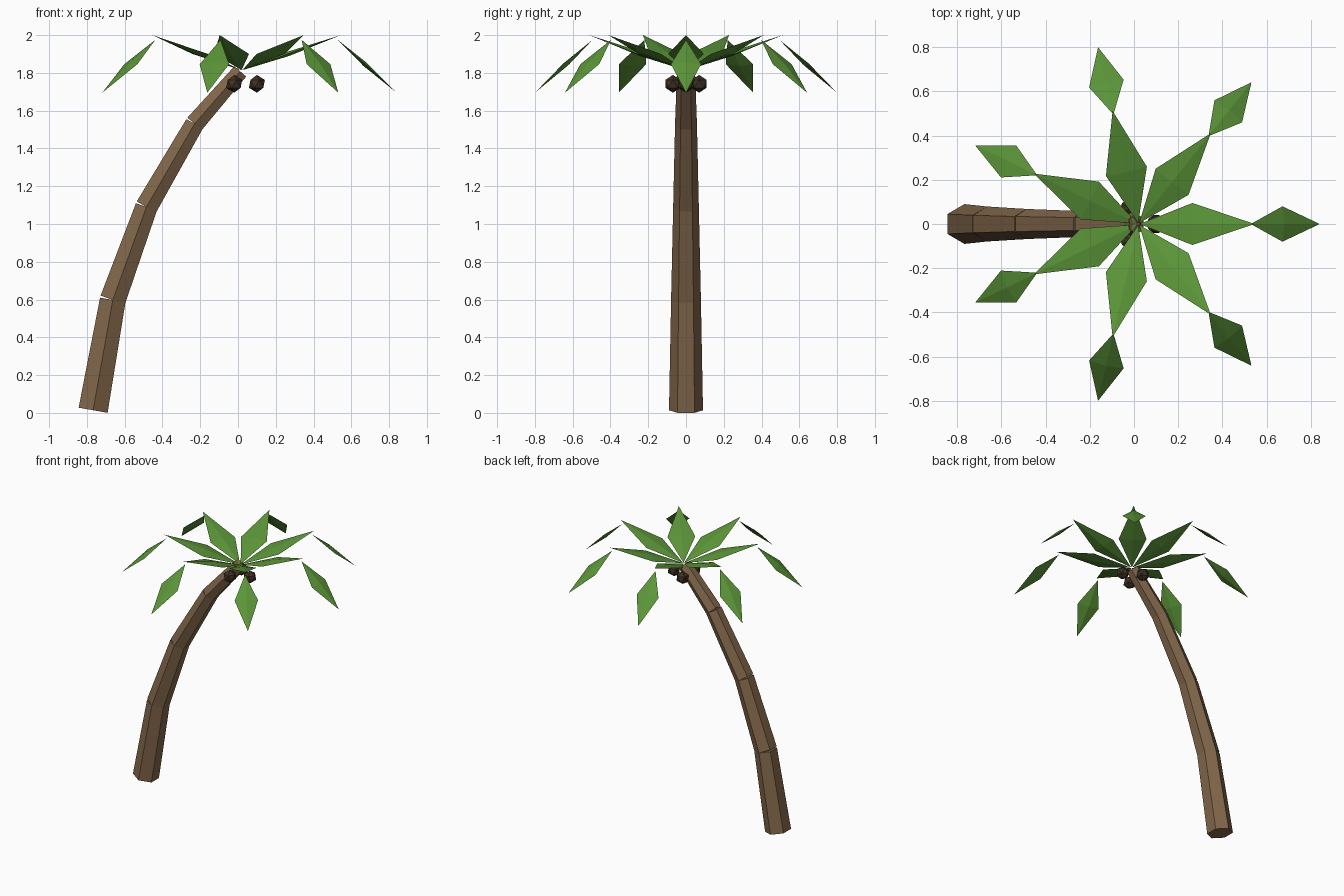
import bpy
import bmesh
from math import sin, cos, pi, radians
from mathutils import Vector, Matrix

cube = bpy.data.objects.get("Cube")
if cube:
    bpy.data.objects.remove(cube, do_unlink=True)


def make_material(name, rgb):
    mat = bpy.data.materials.new(name)
    mat.use_nodes = True
    color = (*rgb, 1.0)
    mat.diffuse_color = color
    bsdf = mat.node_tree.nodes["Principled BSDF"]
    bsdf.inputs["Base Color"].default_value = color
    bsdf.inputs["Roughness"].default_value = 0.9
    return mat


bark = make_material("bark_brown", (0.22, 0.133, 0.068))
green = make_material("leaf_green", (0.105, 0.30, 0.04))
husk = make_material("husk_brown", (0.05, 0.03, 0.018))


def finish(bm, name, mat):
    bmesh.ops.recalc_face_normals(bm, faces=bm.faces)
    mesh = bpy.data.meshes.new(name)
    bm.to_mesh(mesh)
    bm.free()
    mesh.materials.append(mat)
    obj = bpy.data.objects.new(name, mesh)
    bpy.context.collection.objects.link(obj)
    return obj


# Trunk: tapered six-sided segments, each leaning further than the last
def trunk_segment(name, start, end, r0, r1):
    axis = (end - start).normalized()
    side = Vector((0, 1, 0))
    across = side.cross(axis)
    bm = bmesh.new()
    rings = []
    for center, r in ((start, r0), (end, r1)):
        rings.append([bm.verts.new(center + r * (cos(i * pi / 3) * side + sin(i * pi / 3) * across))
                      for i in range(6)])
        bm.faces.new(rings[-1])
    for i in range(6):
        j = (i + 1) % 6
        bm.faces.new((rings[0][i], rings[0][j], rings[1][j], rings[1][i]))
    finish(bm, name, bark)


joints = [(-0.767, 0.014, 0.09), (-0.663, 0.598, 0.079), (-0.485, 1.09, 0.068),
          (-0.23, 1.53, 0.058), (0.012, 1.808, 0.048)]
for n, (a, b) in enumerate(zip(joints, joints[1:])):
    trunk_segment(f"trunk_segment_{n + 1}", Vector((a[0], 0, a[1])),
                  Vector((b[0], 0, b[1])), a[2], b[2])

crown = Vector((0.02, 0, 0))


# Leaves: thin kite blades with a raised midrib, rising then drooping
def add_blade(bm, start, end, half_width, thickness):
    a, b = Vector((start[0], 0, start[1])), Vector((end[0], 0, end[1]))
    mid = a.lerp(b, 0.46)
    side = Vector((0, half_width, 0))
    up = (b - a).cross(Vector((0, -1, 0))).normalized() * thickness
    rim = [bm.verts.new(p) for p in (a, mid + side, b, mid - side)]
    for offset in (up, -up):
        peak = bm.verts.new(mid + offset)
        for i in range(4):
            bm.faces.new((rim[i], rim[(i + 1) % 4], peak))


LEAVES = 7
for n in range(LEAVES):
    bm = bmesh.new()
    add_blade(bm, (0.005, 1.815), (0.525, 2.0), 0.095, 0.012)
    add_blade(bm, (0.508, 1.975), (0.82, 1.695), 0.08, 0.012)
    turn = Matrix.Translation(crown) @ Matrix.Rotation(2 * pi * n / LEAVES, 4, "Z")
    bmesh.ops.transform(bm, matrix=turn, verts=bm.verts)
    finish(bm, f"palm_leaf_{n + 1}", green)

# Coconuts: three faceted balls below the crown
for n in range(3):
    angle = radians(120 * n)
    bm = bmesh.new()
    spot = crown + Vector((0.08 * cos(angle), 0.08 * sin(angle), 1.742))
    bmesh.ops.create_icosphere(bm, subdivisions=1, radius=0.047,
                               matrix=Matrix.Translation(spot))
    finish(bm, f"coconut_{n + 1}", husk)
